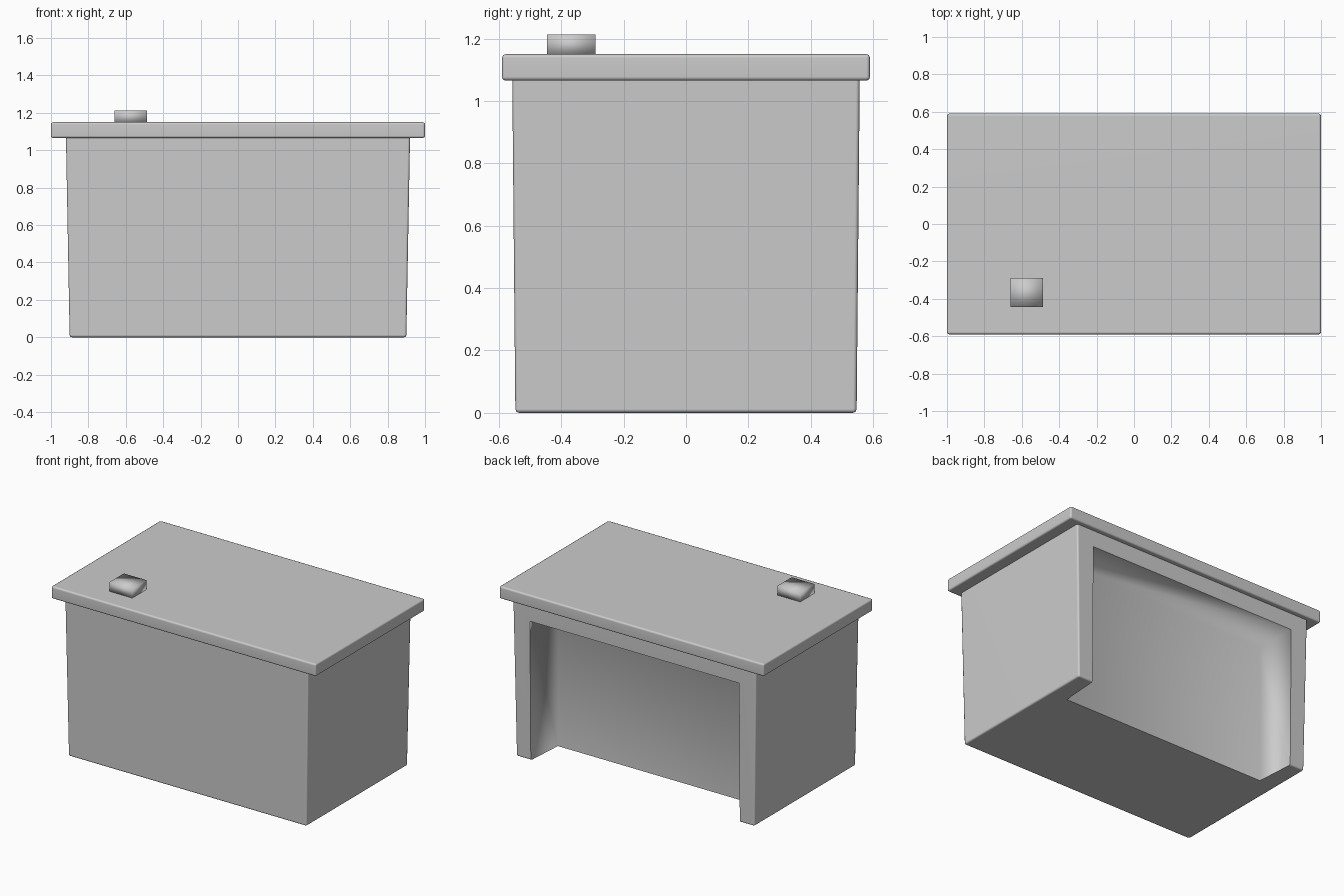
import bpy, bmesh, math

if "Cube" in bpy.data.objects:
    bpy.data.objects.remove(bpy.data.objects["Cube"])


def tapered_box(name, bottom, top, bevel=0.0):
    """bottom/top = (x0, x1, y0, y1, z) rectangles, joined into a box."""
    bm = bmesh.new()
    rings = []
    for x0, x1, y0, y1, z in (bottom, top):
        rings.append([bm.verts.new((x, y, z)) for x, y in
                      ((x0, y0), (x1, y0), (x1, y1), (x0, y1))])
    lo, hi = rings
    bm.faces.new(lo[::-1])
    bm.faces.new(hi)
    for i in range(4):
        j = (i + 1) % 4
        bm.faces.new((lo[i], lo[j], hi[j], hi[i]))
    if bevel:
        bmesh.ops.bevel(bm, geom=bm.edges[:], offset=bevel, segments=2,
                        profile=0.5, affect='EDGES')
    mesh = bpy.data.meshes.new(name)
    bm.to_mesh(mesh)
    bm.free()
    obj = bpy.data.objects.new(name, mesh)
    bpy.context.collection.objects.link(obj)
    return obj


def select(obj):
    bpy.ops.object.select_all(action='DESELECT')
    obj.select_set(True)
    bpy.context.view_layer.objects.active = obj


# body: solid counter, slightly wider at the top
body = tapered_box("counter_body", (-0.9, 0.9, -0.547, 0.547, 0.0),
                   (-0.92, 0.92, -0.557, 0.557, 1.08), 0.012)

# shallow knee recess, open to the back and the floor, narrowing inwards
cutter = tapered_box("recess_cutter", (-0.8, 0.8, 0.28, 0.7, -0.1),
                     (-0.8, 0.8, 0.28, 0.7, 0.96))
cutter.hide_render = True
for v in cutter.data.vertices:
    if v.co.y < 0.5:
        v.co.x *= 0.965
        if v.co.z > 0.5:
            v.co.z -= 0.02
select(body)
cut = body.modifiers.new("recess", 'BOOLEAN')
cut.operation = 'DIFFERENCE'
cut.solver = 'EXACT'
cut.object = cutter
bpy.ops.object.modifier_apply(modifier=cut.name)
bpy.data.objects.remove(cutter, do_unlink=True)
bpy.ops.object.shade_smooth_by_angle(angle=math.radians(50))

# recess walls blend softly into one another
bm = bmesh.new()
bm.from_mesh(body.data)


def in_recess(face):
    c = face.calc_center_median()
    return abs(c.x) < 0.85 and 0.1 < c.y < 0.5 and 0.1 < c.z < 1.0


for e in bm.edges:
    if all(in_recess(f) for f in e.link_faces):
        e.smooth = True
bm.to_mesh(body.data)
bm.free()

# overhanging top slab
slab = tapered_box("counter_top", (-1.0, 1.0, -0.59, 0.59, 1.065),
                   (-1.0, 1.0, -0.59, 0.59, 1.15), 0.012)
select(slab)
bpy.ops.object.shade_smooth_by_angle(angle=math.radians(50))

# keep the large faces flat beside the small bevels
for obj in (body, slab):
    wn = obj.modifiers.new("face_weighted", 'WEIGHTED_NORMAL')
    wn.keep_sharp = True

# small softly shaded block on the top
block = tapered_box("small_block", (-0.66, -0.487, -0.445, -0.29, 1.145),
                    (-0.66, -0.487, -0.445, -0.29, 1.213))
select(block)
bpy.ops.object.shade_smooth()
